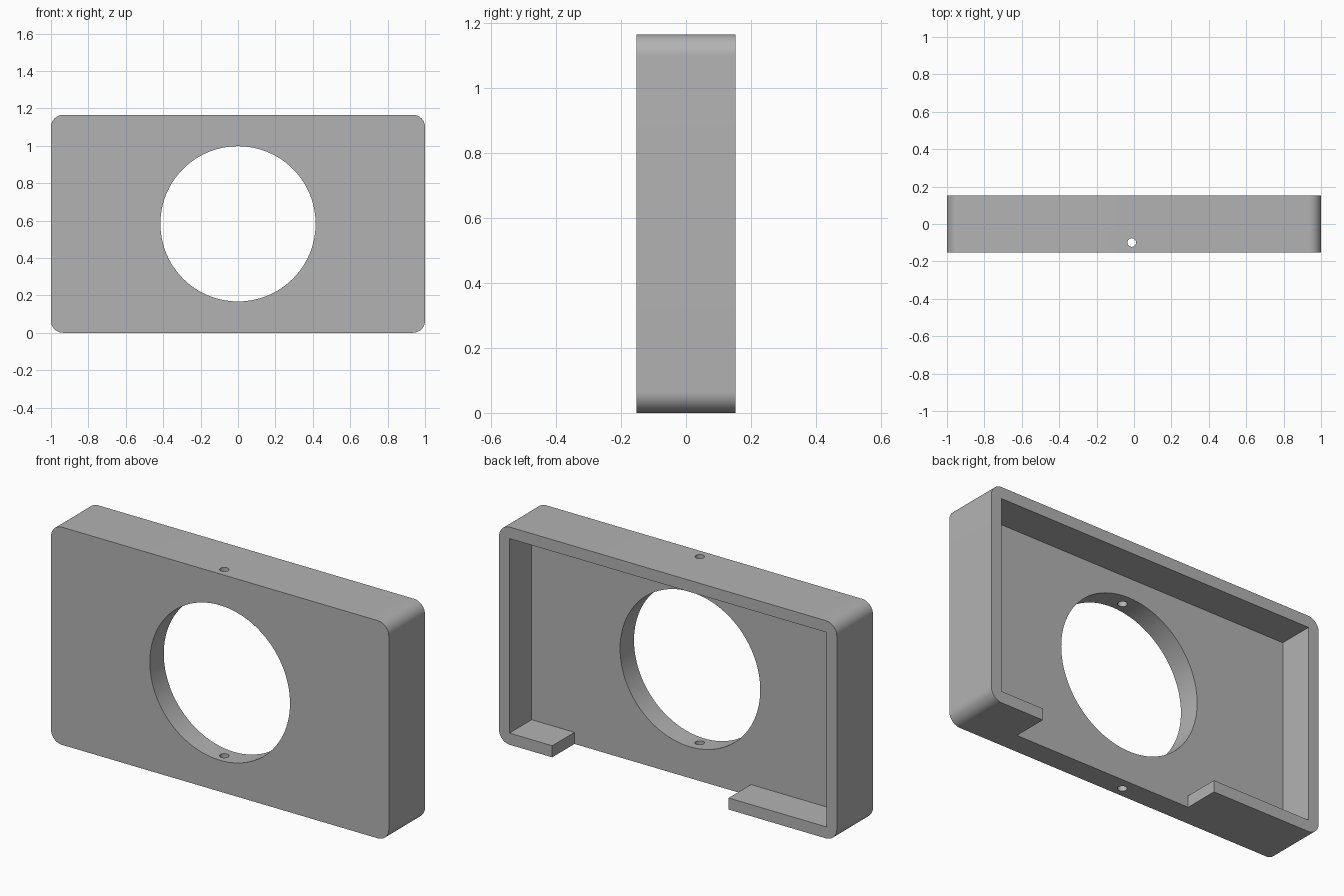
import bpy
import bmesh
from math import cos, sin, pi, radians
from mathutils import Vector

cube = bpy.data.objects.get("Cube")
if cube:
    bpy.data.objects.remove(cube, do_unlink=True)

# Main sizes
HALF_W, HEIGHT, HALF_D = 1.0, 1.165, 0.153
WALL, CORNER = 0.062, 0.065
FLOOR_Y = -0.035          # back of the front plate
NOTCH = (-0.36, 0.685)    # opening in the bottom wall

grey = bpy.data.materials.new("grey_plastic")
grey.use_nodes = True
colour = (0.45, 0.45, 0.45, 1)
grey.diffuse_color = colour
grey.node_tree.nodes["Principled BSDF"].inputs["Base Color"].default_value = colour


def arc(cx, cy, radius, start, end, steps):
    """Points along a circular arc."""
    angles = [start + (end - start) * i / steps for i in range(steps + 1)]
    return [(cx + radius * cos(a), cy + radius * sin(a)) for a in angles]


def prism(name, outline, place, sweep):
    """Extrude a closed 2D outline, placed in 3D by a function."""
    bm = bmesh.new()
    face = bm.faces.new([bm.verts.new(place(u, v)) for u, v in outline])
    grown = bmesh.ops.extrude_face_region(bm, geom=[face])["geom"]
    moved = [g for g in grown if isinstance(g, bmesh.types.BMVert)]
    bmesh.ops.translate(bm, verts=moved, vec=Vector(sweep))
    bmesh.ops.recalc_face_normals(bm, faces=bm.faces)
    mesh = bpy.data.meshes.new(name)
    bm.to_mesh(mesh)
    bm.free()
    mesh.materials.append(grey)
    obj = bpy.data.objects.new(name, mesh)
    bpy.context.collection.objects.link(obj)
    return obj


def upright(y):
    return lambda u, v: (u, y, v)


# Rounded block
outline = []
corners = [(1, 1), (-1, 1), (-1, 0), (1, 0)]
for i, (side, top) in enumerate(corners):
    cx = side * (HALF_W - CORNER)
    cz = HEIGHT - CORNER if top else CORNER
    outline += arc(cx, cz, CORNER, i * pi / 2, (i + 1) * pi / 2, 12)
housing = prism("housing", outline, upright(-HALF_D), (0, 2 * HALF_D, 0))

# Rear pocket, open through the bottom wall at the notch
inner = HALF_W - WALL
left, right = NOTCH
pocket = [(-inner, HEIGHT - WALL), (-inner, WALL), (left, WALL), (left, -WALL),
          (right, -WALL), (right, WALL), (inner, WALL), (inner, HEIGHT - WALL)]
cutters = [prism("pocket_cutter", pocket, upright(FLOOR_Y), (0, 0.5, 0))]

# Large round window through the front plate
window = arc(0, HEIGHT / 2, 0.415, 0, 2 * pi, 96)[:-1]
cutters.append(prism("window_cutter", window, upright(-0.5), (0, 1, 0)))

# Small vertical pin hole through the top and bottom
pin = arc(-0.012, -0.099, 0.023, 0, 2 * pi, 32)[:-1]
cutters.append(prism("pin_cutter", pin, lambda u, v: (u, v, -0.2), (0, 0, 1.6)))

# Cut the openings, then drop the cutters
bpy.context.view_layer.objects.active = housing
for cutter in cutters:
    cutter.hide_render = True
    mod = housing.modifiers.new(cutter.name, "BOOLEAN")
    mod.operation = "DIFFERENCE"
    mod.solver = "EXACT"
    mod.object = cutter
    bpy.ops.object.modifier_apply(modifier=mod.name)
    bpy.data.objects.remove(cutter, do_unlink=True)

for obj in bpy.context.selected_objects:
    obj.select_set(False)
housing.select_set(True)
bpy.ops.object.shade_smooth_by_angle(angle=radians(30))
